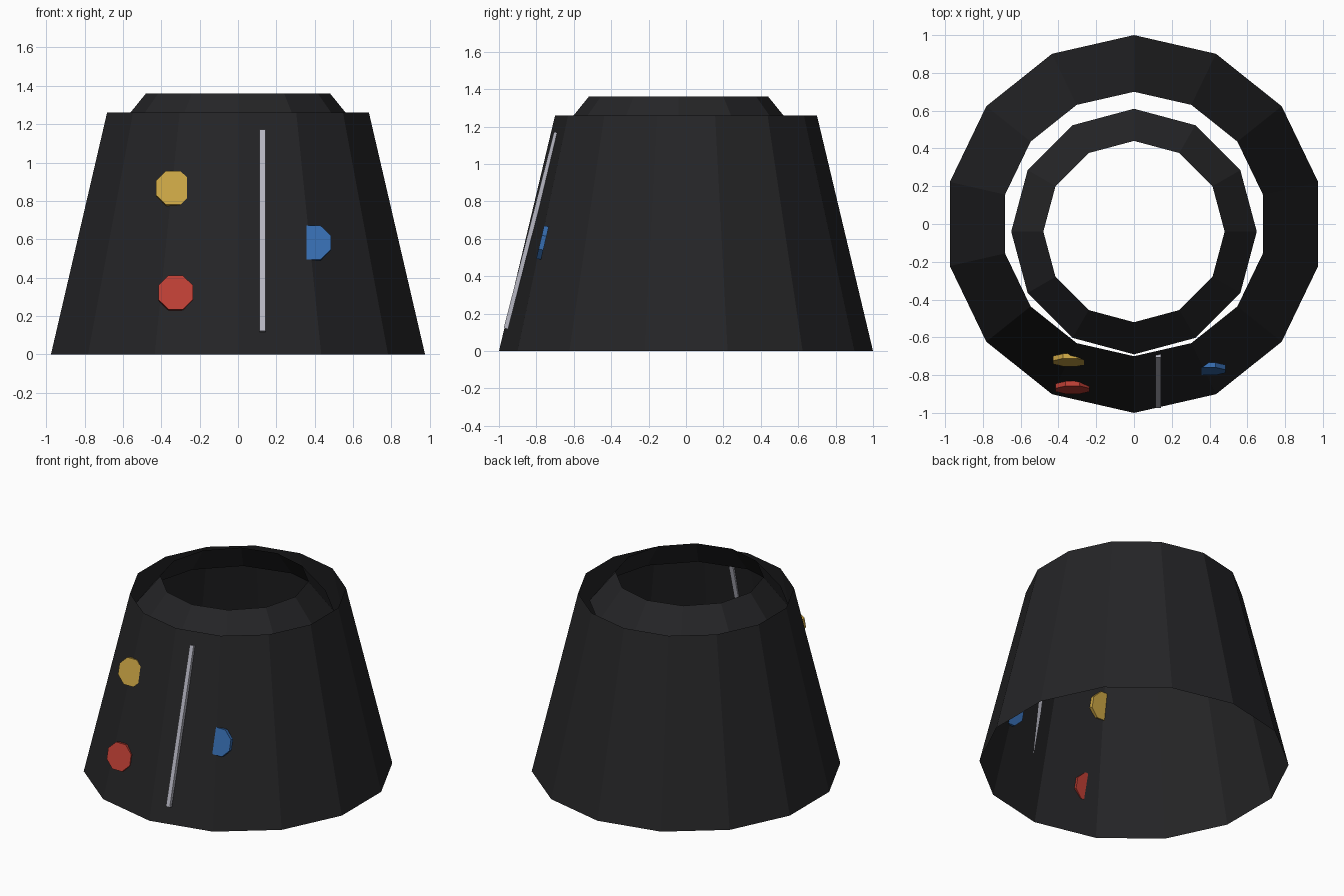
import bpy, bmesh
from math import sin, cos, pi, radians, atan2, hypot

if "Cube" in bpy.data.objects:
    bpy.data.objects.remove(bpy.data.objects["Cube"])


def material(name, rgb):
    m = bpy.data.materials.new(name)
    m.diffuse_color = (*rgb, 1)
    m.use_nodes = True
    m.node_tree.nodes["Principled BSDF"].inputs["Base Color"].default_value = m.diffuse_color
    return m


def finish(name, bm, mat):
    bmesh.ops.recalc_face_normals(bm, faces=bm.faces[:])
    me = bpy.data.meshes.new(name)
    bm.to_mesh(me)
    bm.free()
    me.materials.append(mat)
    ob = bpy.data.objects.new(name, me)
    bpy.context.collection.objects.link(ob)
    return ob


def open_band(name, sides, lower, upper, y, mat):
    """Open tapered ring between two (radius, z) levels, one corner on +y."""
    bm = bmesh.new()
    rings = [[bm.verts.new((r * sin(2 * pi * i / sides),
                            y + r * cos(2 * pi * i / sides), z))
              for i in range(sides)] for r, z in (lower, upper)]
    a, b = rings
    for i in range(sides):
        j = (i + 1) % sides
        bm.faces.new((a[j], a[i], b[i], b[j]))
    me = bpy.data.meshes.new(name)
    bm.to_mesh(me)
    bm.free()
    me.materials.append(mat)
    ob = bpy.data.objects.new(name, me)
    bpy.context.collection.objects.link(ob)


def button(name, loc, mat):
    """Flat octagonal disc leaning back with the cloth."""
    bm = bmesh.new()
    bmesh.ops.create_cone(bm, cap_ends=True, segments=8, radius1=0.098,
                          radius2=0.098, depth=0.026)
    ob = finish(name, bm, mat)
    # flat side up, axis towards the front, then lean with the slope
    for v in ob.data.vertices:
        x, y, z = v.co
        c, s = cos(pi / 8), sin(pi / 8)
        v.co = (x * c - y * s, x * s + y * c, z)
    ob.rotation_euler = (radians(90 - 13.4), 0, 0)
    ob.location = loc


cloth = material("dark_cloth", (0.018, 0.018, 0.02))

# Body shell and collar, both open
open_band("coat_body", 14, (1.0, 0), (0.70, 1.26), 0, cloth)
open_band("collar", 12, (0.65, 1.15), (0.48, 1.36), -0.04, cloth)

# Zip strip following the front slope
y0, z0, y1, z1 = -0.963, 0.12, -0.694, 1.17
bm = bmesh.new()
bmesh.ops.create_cube(bm, size=1)
bmesh.ops.scale(bm, vec=(0.03, 0.024, hypot(y1 - y0, z1 - z0)), verts=bm.verts)
zip_strip = finish("zip_strip", bm, material("metal", (0.48, 0.48, 0.55)))
zip_strip.location = (0.128, (y0 + y1) / 2, (z0 + z1) / 2)
zip_strip.rotation_euler = (-atan2(y1 - y0, z1 - z0), 0, 0)

# Coloured buttons
button("yellow_button", (-0.338, -0.72, 0.865), material("yellow", (0.60, 0.38, 0.06)))
button("red_button", (-0.325, -0.866, 0.32), material("red", (0.52, 0.05, 0.035)))
button("blue_button", (0.393, -0.767, 0.58), material("blue", (0.037, 0.15, 0.43)))
